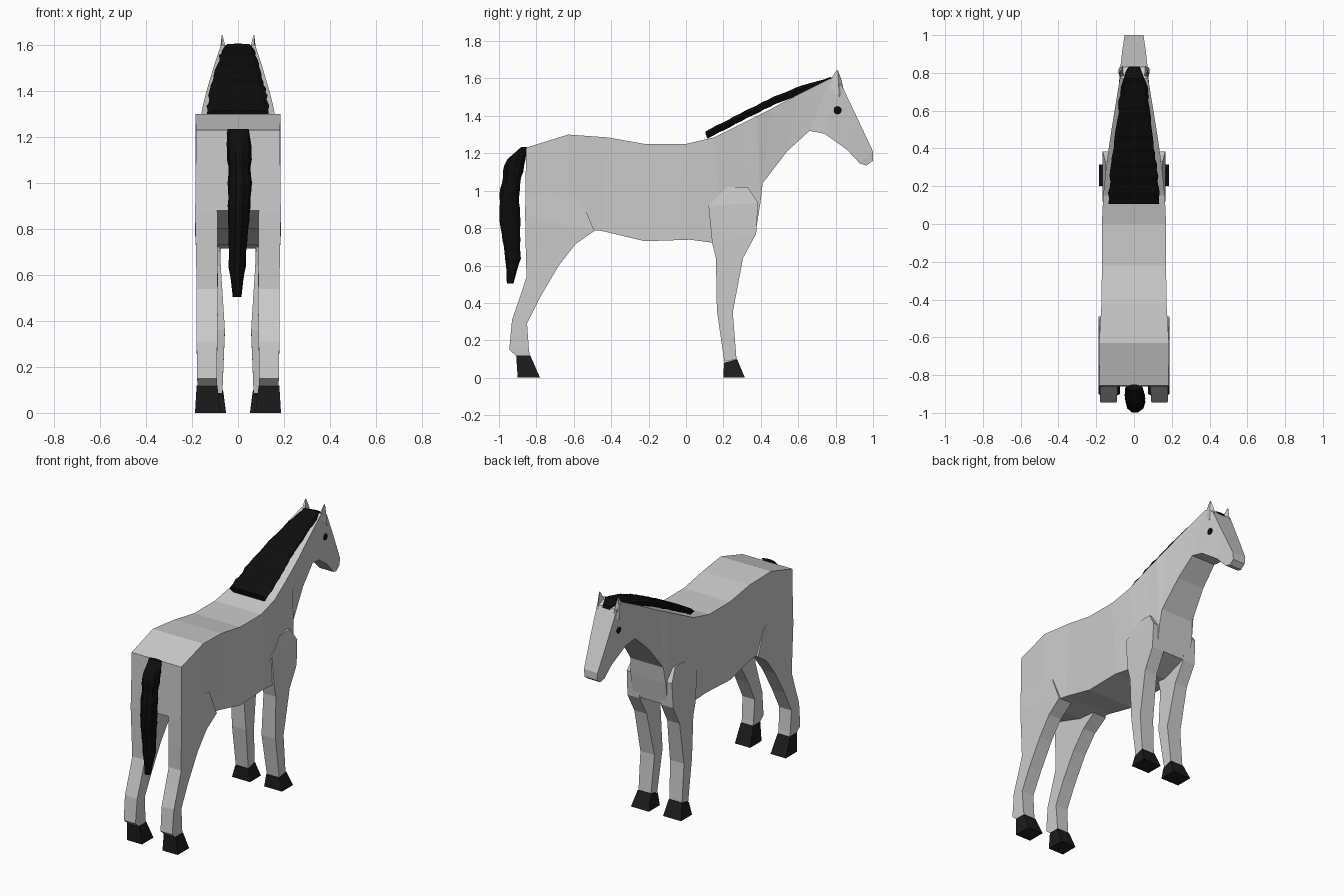
import bpy, bmesh, math, random
from mathutils import Vector

random.seed(4)


def material(name, c):
    m = bpy.data.materials.new(name)
    m.diffuse_color = (*c, 1)
    return m


HAIR = material("black_hair", (0.004, 0.004, 0.004))
HOOF = material("dark_hoof", (0.012, 0.012, 0.012))


def loft(name, rings, mat=None, mirror=False):
    """Skin a list of equal-length rings and close both ends."""
    bm = bmesh.new()
    vs = [[bm.verts.new(p) for p in r] for r in rings]
    n = len(vs[0])
    for a, b in zip(vs, vs[1:]):
        for i in range(n):
            j = (i + 1) % n
            bm.faces.new((a[i], a[j], b[j], b[i]))
    bm.faces.new(vs[0])
    bm.faces.new(vs[-1])
    bmesh.ops.recalc_face_normals(bm, faces=bm.faces)
    me = bpy.data.meshes.new(name)
    bm.to_mesh(me)
    bm.free()
    ob = bpy.data.objects.new(name, me)
    bpy.context.collection.objects.link(ob)
    if mat:
        me.materials.append(mat)
    if mirror:
        ob.modifiers.new("mirror", 'MIRROR')
    return ob


def leg_ring(yb, zb, yf, zf, xi, xo):
    return [(xi, yb, zb), (xo, yb, zb), (xo, yf, zf), (xi, yf, zf)]


def path_at(pts, t):
    """Linear interpolation along rows whose first value is the parameter."""
    for a, b in zip(pts, pts[1:]):
        if t <= b[0]:
            k = (t - a[0]) / (b[0] - a[0])
            return [u + (v - u) * k for u, v in zip(a, b)]
    return pts[-1]


# Body, neck and head: top y, z, half width, then bottom y, z, half width
body = [
    (-.855, 1.23, .183, -.86, .88, .185),
    (-.63, 1.30, .185, -.62, .80, .183),
    (-.42, 1.285, .172, -.45, .785, .17),
    (-.22, 1.25, .17, -.22, .73, .17),
    (0, 1.25, .17, .02, .738, .165),
    (.15, 1.285, .163, .20, .715, .15),
    (.28, 1.35, .15, .372, .775, .125),
    (.38, 1.40, .137, .397, .93, .13),
    (.45, 1.435, .127, .41, 1.04, .12),
    (.60, 1.515, .103, .54, 1.21, .10),
    (.77, 1.60, .075, .66, 1.32, .088),
    (.83, 1.57, .072, .74, 1.305, .08),
    (.92, 1.38, .062, .86, 1.22, .06),
    (1.0, 1.21, .05, .93, 1.145, .05),
    (1.0, 1.16, .045, .965, 1.135, .045),
]
loft("body", [[(-w, y, z), (w, y, z), (v, b, c), (-v, b, c)]
              for y, z, w, b, c, v in body])

# Legs: back y, z, front y, z, inner x, outer x
hind = [
    (-.858, 1.02, -.56, .95, .10, .183),
    (-.86, .87, -.49, .785, .09, .187),
    (-.857, .70, -.59, .715, .09, .183),
    (-.853, .54, -.68, .60, .088, .18),
    (-.885, .44, -.78, .43, .088, .18),
    (-.93, .31, -.85, .29, .09, .18),
    (-.945, .15, -.84, .15, .092, .178),
    (-.905, .115, -.835, .115, .092, .176),
]
fore = [
    (.22, 1.02, .33, 1.02, .08, .152),
    (.12, .92, .385, .935, .075, .166),
    (.14, .72, .375, .77, .078, .168),
    (.16, .64, .305, .64, .075, .166),
    (.165, .36, .25, .35, .057, .16),
    (.205, .085, .27, .10, .068, .16),
]
loft("hind_leg", [leg_ring(*r) for r in hind], mirror=True)
loft("front_leg", [leg_ring(*r) for r in fore], mirror=True)

# Hooves
loft("hind_hoof", [leg_ring(-.908, .12, -.833, .12, .09, .18),
                   leg_ring(-.90, 0, -.78, 0, .075, .187)], HOOF, True)
loft("front_hoof", [leg_ring(.203, .08, .273, .10, .065, .163),
                    leg_ring(.20, 0, .315, 0, .052, .184)], HOOF, True)

# Ears
loft("ear", [[(.05, .79, 1.56), (.075, .765, 1.56), (.083, .82, 1.50), (.06, .845, 1.53)],
             [(.056, .785, 1.60), (.07, .777, 1.60), (.078, .815, 1.58), (.06, .832, 1.59)],
             [(.068, .805, 1.645), (.071, .805, 1.645), (.071, .812, 1.645), (.068, .812, 1.645)]],
     mirror=True)

# Eyes
for side in (-1, 1):
    bpy.ops.mesh.primitive_uv_sphere_add(segments=12, ring_count=8, radius=.021,
                                         location=(side * .073, .81, 1.43))
    eye = bpy.context.object
    eye.name = "eye"
    eye.scale.x = .5
    eye.data.materials.append(HAIR)

# Mane: ragged slab lying along the crest (y, top z, half width)
mane_path = [(.105, 1.315, .138), (.3, 1.415, .122), (.45, 1.49, .10),
             (.6, 1.555, .083), (.77, 1.603, .065), (.83, 1.58, .035)]
rings = []
for i in range(25):
    y, z, w = path_at(mane_path, .105 + .725 * i / 24)
    a, b = w + random.uniform(-.005, .005), w + random.uniform(-.005, .005)
    z += random.uniform(-.003, .003)
    rings.append([(-a, y, z - .012), (-a * .8, y, z), (0, y, z + .003), (b * .8, y, z),
                  (b, y, z - .012), (b * .85, y + .01, z - .036), (-a * .85, y + .01, z - .036)])
loft("mane", rings, HAIR)

# Tail: hanging lock (depth below top, centre y, half depth, centre x, half width)
tail_path = [(0, -.865, .015, 0, .045), (.08, -.915, .055, .005, .052), (.25, -.945, .053, .008, .05),
             (.42, -.94, .058, .002, .045), (.6, -.925, .042, -.004, .036), (.73, -.94, .02, -.004, .02)]
rings = []
for i in range(23):
    d, y, ry, x, rx = path_at(tail_path, .73 * i / 22)
    k = random.uniform(.93, 1.06)
    rings.append([(x + rx * k * math.cos(a), y + ry * k * math.sin(a), 1.235 - d)
                  for a in (math.tau * j / 10 for j in range(10))])
loft("tail", rings, HAIR)
